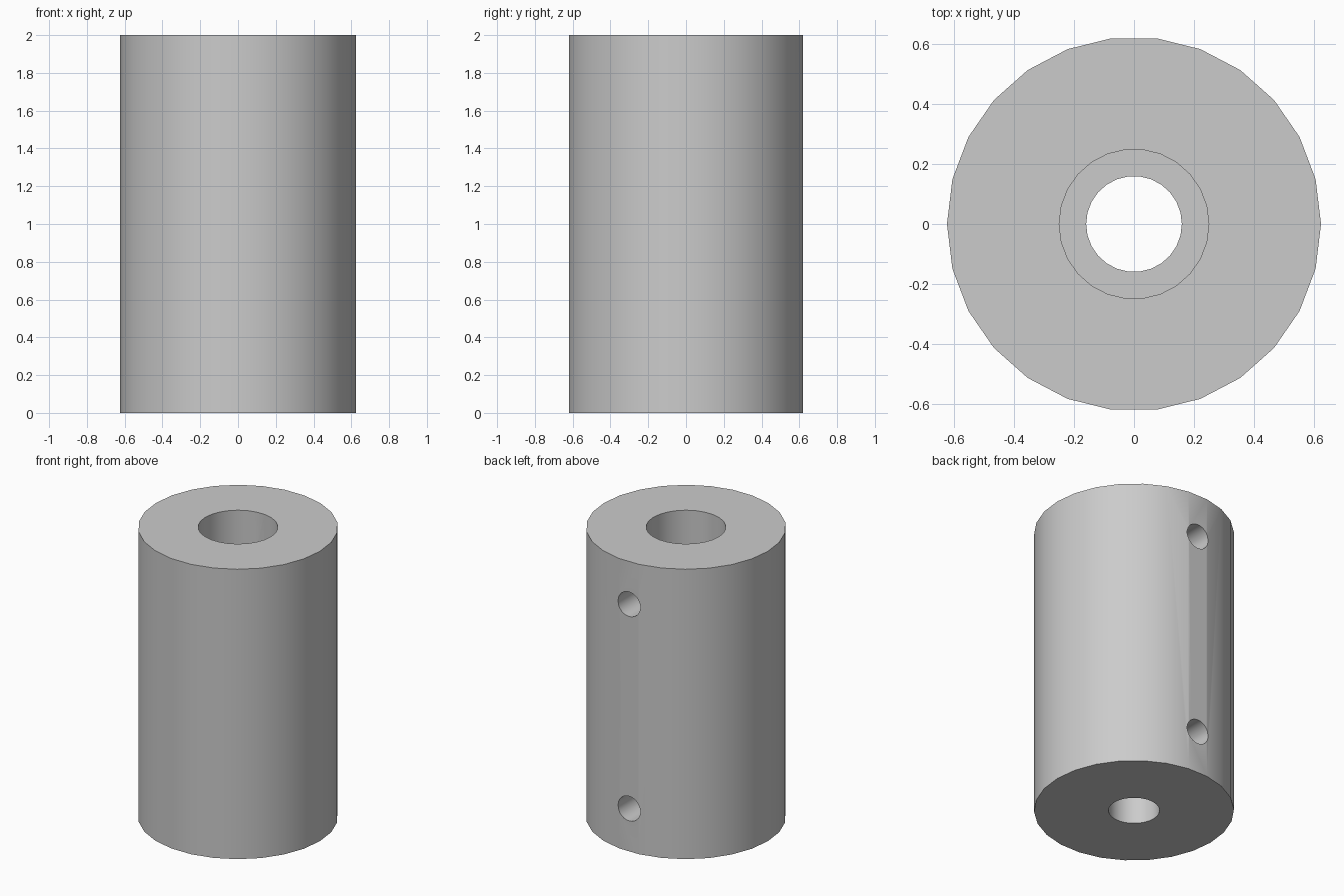
import bpy, bmesh
from math import pi, sin, cos

if "Cube" in bpy.data.objects:
    bpy.data.objects.remove(bpy.data.objects["Cube"])

SIDES = 26
OUTER, WIDE, NARROW, HEIGHT, STEP = 0.625, 0.25, 0.16, 2.0, 1.0


def ring(bm, r, z):
    return [bm.verts.new((r * cos(2 * pi * i / SIDES), r * sin(2 * pi * i / SIDES), z))
            for i in range(SIDES)]


# Coupling sleeve: closed profile revolved, with a wide upper and narrow lower bore
bm = bmesh.new()
profile = [(OUTER, 0), (OUTER, HEIGHT), (WIDE, HEIGHT), (WIDE, STEP), (NARROW, STEP), (NARROW, 0)]
rings = [ring(bm, r, z) for r, z in profile]
for k, a in enumerate(rings):
    b = rings[(k + 1) % len(rings)]
    for i in range(SIDES):
        j = (i + 1) % SIDES
        bm.faces.new((a[i], a[j], b[j], b[i]))
bmesh.ops.recalc_face_normals(bm, faces=bm.faces)
mesh = bpy.data.meshes.new("coupling_sleeve")
bm.to_mesh(mesh)
bm.free()
sleeve = bpy.data.objects.new("coupling_sleeve", mesh)
bpy.context.collection.objects.link(sleeve)

# Set screw holes through the back wall into each bore
for z in (0.295, 1.705):
    bpy.ops.mesh.primitive_cylinder_add(vertices=26, radius=0.085, depth=0.75,
                                        location=(0, 0.435, z), rotation=(pi / 2, 0, 0))
    cutter = bpy.context.object
    cutter.name = "screw_hole_cutter"
    cutter.hide_render = True
    cut = sleeve.modifiers.new("screw_hole", 'BOOLEAN')
    cut.operation = 'DIFFERENCE'
    cut.solver = 'EXACT'
    cut.object = cutter
    bpy.ops.object.select_all(action='DESELECT')
    sleeve.select_set(True)
    bpy.context.view_layer.objects.active = sleeve
    bpy.ops.object.modifier_apply(modifier=cut.name)
    bpy.data.objects.remove(cutter, do_unlink=True)

bpy.ops.object.shade_smooth_by_angle(angle=pi / 6)
